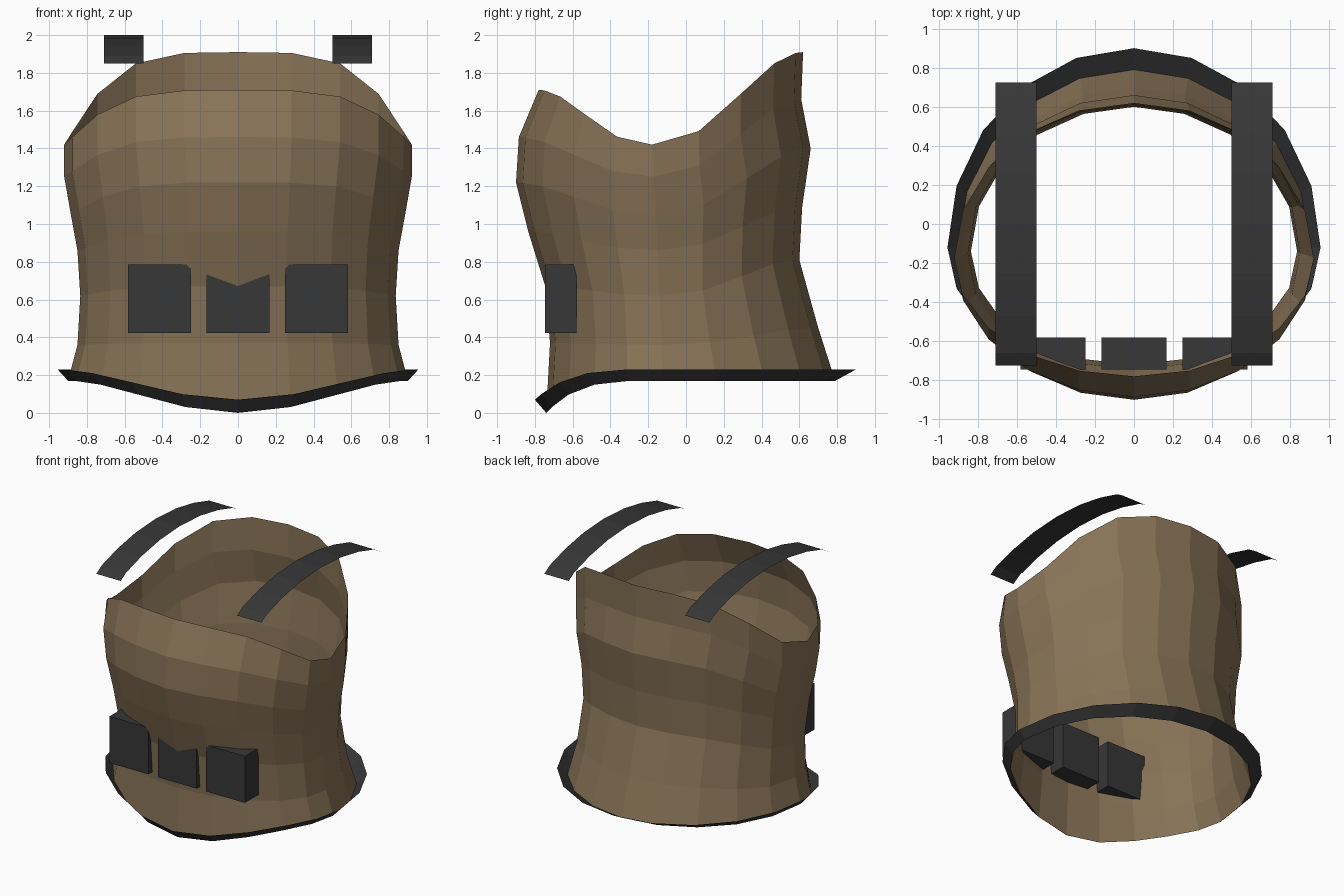
import bpy, bmesh
from math import sin, cos, tau

cube = bpy.data.objects.get("Cube")
if cube:
    bpy.data.objects.remove(cube)

SIDES = 20


def material(name, color):
    m = bpy.data.materials.new(name)
    m.use_nodes = True
    m.diffuse_color = color
    m.node_tree.nodes["Principled BSDF"].inputs["Base Color"].default_value = color
    return m


brown = material("brown leather", (0.246, 0.171, 0.095, 1))
black = material("dark grey trim", (0.038, 0.038, 0.038, 1))


def finish(name, bm, mat):
    me = bpy.data.meshes.new(name)
    bm.to_mesh(me)
    bm.free()
    me.materials.append(mat)
    ob = bpy.data.objects.new(name, me)
    bpy.context.collection.objects.link(ob)
    return ob


def swell(c):
    # Eased rise from the sides towards the front or back centre
    return (c * c * (3 - 2 * c)) ** 1.3


def hem_drop(c):
    # Narrow dip at the centre of the hem
    return c ** 4


def ring(bm, row, ease):
    """Oval ring: heights and depths at front, side and back, plus half width."""
    zf, zs, zb, yf, ys, yb, w = row
    verts = []
    for k in range(SIDES):
        a = tau * k / SIDES
        c = cos(a)
        z, y = (zb, yb) if c > 0 else (zf, yf)
        c = abs(c)
        verts.append(bm.verts.new((w * sin(a), ys + (y - ys) * c, zs + (z - zs) * ease(c))))
    return verts


def loft(bm, rings, closed=True):
    for upper, lower in zip(rings, rings[1:]):
        n = len(upper)
        for k in range(n if closed else n - 1):
            j = (k + 1) % n
            bm.faces.new((upper[k], upper[j], lower[j], lower[k]))


# Torso shell, from the neckline down to the hem
torso_rows = [
    (1.71, 1.42, 1.91, -0.78, -0.18, 0.62, 0.92),
    (1.46, 1.25, 1.66, -0.885, -0.17, 0.61, 0.92),
    (1.22, 1.05, 1.40, -0.90, -0.16, 0.66, 0.885),
    (0.96, 0.86, 1.09, -0.835, -0.15, 0.615, 0.85),
    (0.67, 0.62, 0.81, -0.745, -0.14, 0.60, 0.835),
    (0.37, 0.36, 0.45, -0.72, -0.13, 0.70, 0.85),
]
hem = (0.0, 0.17, 0.17, -0.74, -0.12, 0.79, 0.90)
bm = bmesh.new()
loft(bm, [ring(bm, r, swell) for r in torso_rows] + [ring(bm, hem, hem_drop)])
finish("torso_shell", bm, brown)

# Flared trim around the hem
flare = (0.07, 0.23, 0.23, -0.80, -0.12, 0.90, 0.955)
bm = bmesh.new()
loft(bm, [ring(bm, flare, hem_drop), ring(bm, hem, hem_drop)])
finish("hem_trim", bm, black)

# Arched shoulder straps
half_arch = [(0.725, 1.85), (0.66, 1.89), (0.47, 1.945), (0.25, 1.985), (0, 2.0)]
arch = [(-y, z) for y, z in half_arch] + half_arch[-2::-1]
for name, x in (("left_strap", 0.605), ("right_strap", -0.605)):
    bm = bmesh.new()
    rows = [[bm.verts.new((x + s * 0.105, y, z)) for s in (-1, 1)] for y, z in arch]
    loft(bm, rows, closed=False)
    finish(name, bm, black)

# Row of belt pouches sunk into the belly
for name, x in (("right_pouch", -0.415), ("middle_pouch", 0), ("left_pouch", 0.415)):
    bm = bmesh.new()
    bmesh.ops.create_cube(bm, size=1)
    bmesh.ops.scale(bm, vec=(0.333, 0.165, 0.362), verts=bm.verts)
    bmesh.ops.translate(bm, vec=(x, -0.663, 0.604), verts=bm.verts)
    finish(name, bm, black)
